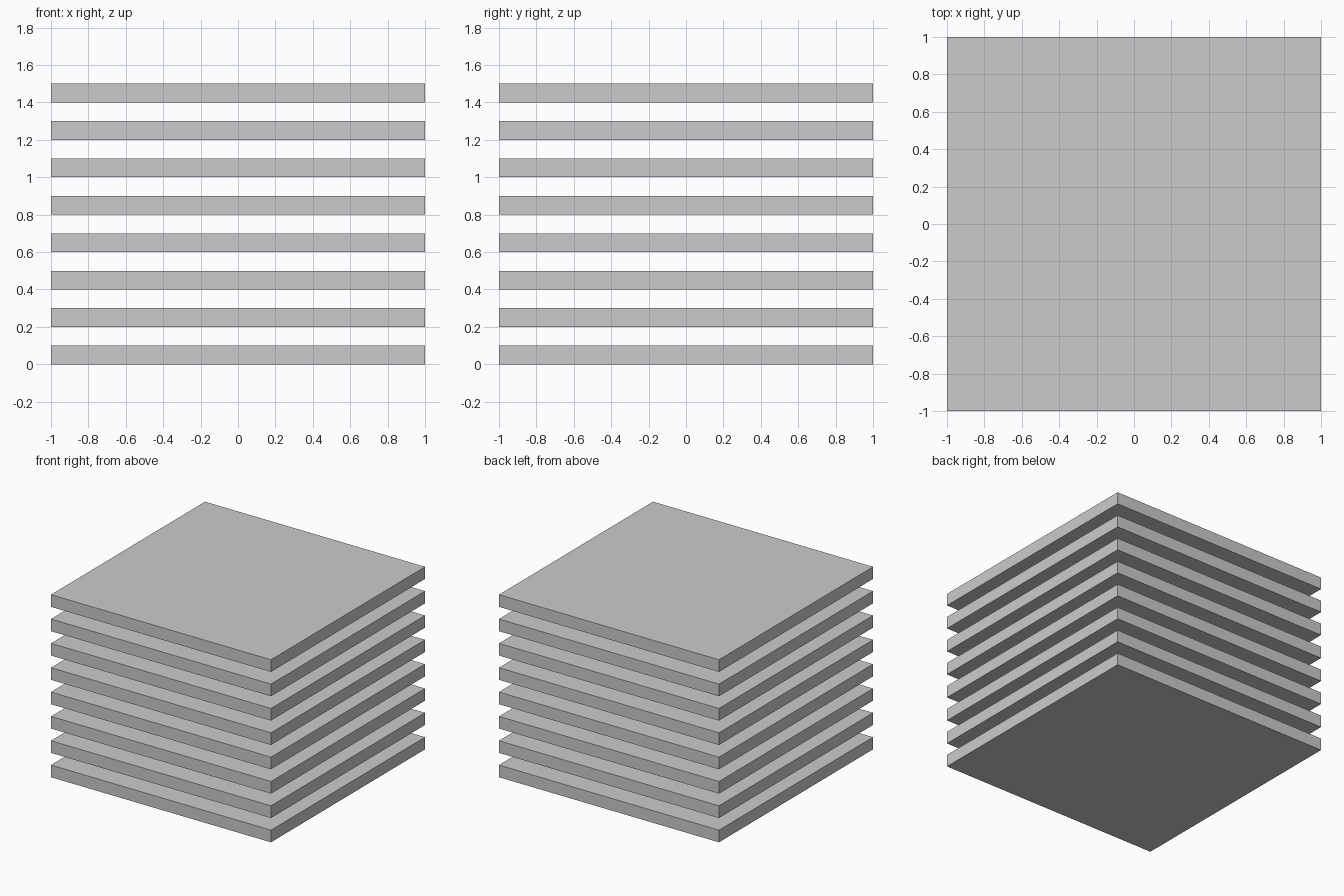
import bpy

if "Cube" in bpy.data.objects:
    bpy.data.objects.remove(bpy.data.objects["Cube"])

SIZE = 2.0        # slab width and depth
THICK = 0.1       # slab thickness
STEP = 0.2        # spacing from one slab bottom to the next
COUNT = 8

# Stack of identical square slabs separated by open gaps
for i in range(COUNT):
    bpy.ops.mesh.primitive_cube_add(size=1, location=(0, 0, i * STEP + THICK / 2))
    slab = bpy.context.object
    slab.name = f"slab_{i + 1}"
    slab.scale = (SIZE, SIZE, THICK)
    bpy.ops.object.transform_apply(location=False, rotation=False, scale=True)
